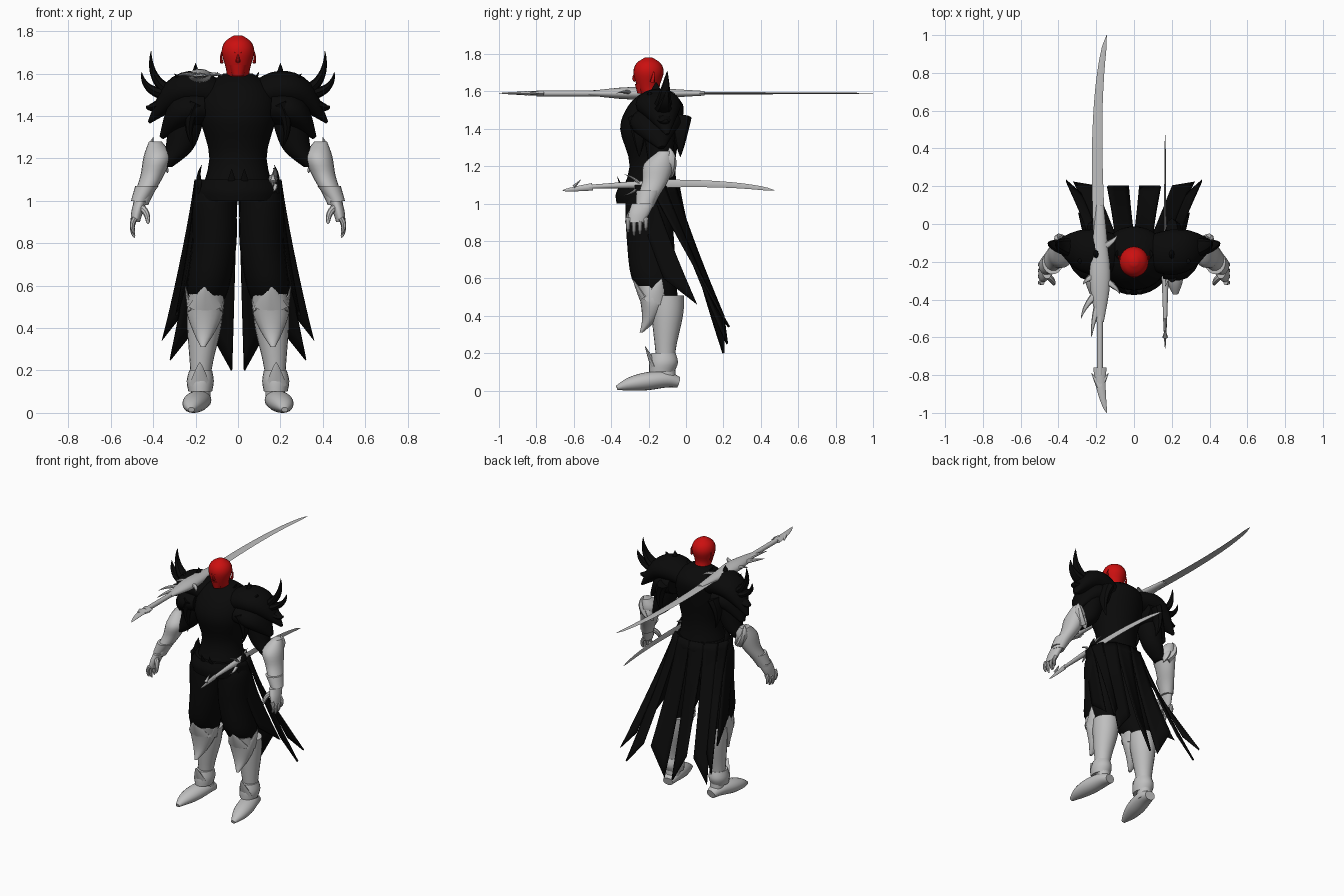
import bpy, bmesh, math
from mathutils import Vector

cube = bpy.data.objects.get("Cube")
if cube:
    bpy.data.objects.remove(cube, do_unlink=True)


def material(name, colour):
    mat = bpy.data.materials.new(name)
    mat.use_nodes = True
    mat.diffuse_color = (*colour, 1)
    mat.node_tree.nodes["Principled BSDF"].inputs["Base Color"].default_value = (*colour, 1)
    return mat


black = material("black cloth and armour", (.003, .003, .003))
steel = material("pale steel", (.52, .52, .52))
red = material("red skin", (.6, .005, .005))
X, Y, Z = Vector((1, 0, 0)), Vector((0, 1, 0)), Vector((0, 0, 1))


def finish(name, bm, mat, pair, thickness=0):
    """Turn a bmesh into a shaded object, mirrored to the other side when paired."""
    bmesh.ops.recalc_face_normals(bm, faces=bm.faces)
    mesh = bpy.data.meshes.new(name)
    bm.to_mesh(mesh)
    bm.free()
    mesh.materials.append(mat)
    obj = bpy.data.objects.new(name, mesh)
    bpy.context.collection.objects.link(obj)
    bpy.ops.object.select_all(action='DESELECT')
    obj.select_set(True)
    bpy.context.view_layer.objects.active = obj
    bpy.ops.object.shade_smooth_by_angle(angle=math.radians(40))
    if thickness:
        solid = obj.modifiers.new("Thickness", 'SOLIDIFY')
        solid.thickness, solid.offset = thickness, 0
    if pair:
        obj.modifiers.new("Mirror", 'MIRROR')


def smooth_path(stations, steps=4):
    """Catmull-Rom resampling of section stations."""
    points = [Vector(s) for s in stations]
    points = [points[0], *points, points[-1]]
    path = []
    for before, start, end, after in zip(points, points[1:], points[2:], points[3:]):
        pull_start, pull_end = (end - before) / 2, (after - start) / 2
        for k in range(steps):
            t = k / steps
            ease = t * t * (3 - 2 * t)
            path.append(start.lerp(end, ease) + pull_start * (t * (1 - t) ** 2) - pull_end * (t * t * (1 - t)))
    return [*path, points[-1]]


def tube(name, path, mat, pair, side, ratio, sides):
    """Skin elliptical sections (x, y, z, radius): level, or square to the path when side is given."""
    bm = bmesh.new()
    loops = []
    for i, station in enumerate(path):
        across, out = X, Y
        if side:
            along = path[min(i + 1, len(path) - 1)].xyz - path[max(i - 1, 0)].xyz
            out = along.cross(side).normalized()
            across = out.cross(along).normalized()
        radius = max(station.w, .001)
        turns = [math.tau * k / sides for k in range(sides)]
        loops.append([bm.verts.new(station.xyz + across * (radius * math.cos(a)) + out * (radius * ratio * math.sin(a)))
                      for a in turns])
    for low, high in zip(loops, loops[1:]):
        for i in range(sides):
            bm.faces.new((low[i - 1], low[i], high[i], high[i - 1]))
    bm.faces.new(loops[0])
    bm.faces.new(loops[-1])
    finish(name, bm, mat, pair)


def sweep(name, stations, mat, pair=True, side=None, ratio=1, sides=20):
    tube(name, smooth_path(stations), mat, pair, side, ratio, sides)


def bend(start, control, end, t):
    return start * (1 - t) ** 2 + control * (2 * t * (1 - t)) + end * t * t


def horn(name, base, tip, width, mat=black, side=Y, sag=(0, 0, 0), ratio=.6, blunt=.8, pair=True, sides=8):
    """Tapering point, bowed by the sag."""
    base, tip = Vector(base), Vector(tip)
    control = base.lerp(tip, .5) + Vector(sag)
    path = []
    for k in range(13):
        t = k / 12
        path.append(Vector((*bend(base, control, tip, t), width * (1 - t) ** blunt)))
    tube(name, path, mat, pair, side, ratio, sides)


# Head with simple features
sweep("head", [(0, -.17, 1.55, .05), (0, -.2, 1.62, .056), (0, -.2, 1.7, .077),
               (0, -.2, 1.75, .062), (0, -.2, 1.78, .02)], red, False, ratio=1.05, sides=24)
sweep("chin", [(0, -.24, 1.59, .025), (0, -.24, 1.64, .042)], red, False, ratio=.8)
horn("nose", (0, -.27, 1.66), (0, -.27, 1.7), .012, red, X, (0, -.02, -.01), 1, pair=False)
horn("brows", (.01, -.275, 1.7), (.06, -.24, 1.7), .007, red, Z, (0, -.01, .01), 1)
horn("ears", (.075, -.18, 1.65), (.075, -.17, 1.71), .014, red, Y, (.01, 0, 0))

# Torso, belt and collar
sweep("torso", [(0, -.2, 1, .19), (0, -.18, 1.2, .135), (0, -.19, 1.4, .18),
                (0, -.16, 1.53, .16), (0, -.16, 1.6, .07)], black, False, ratio=.9, sides=28)
sweep("belt", [(0, -.2, 1, .19), (0, -.2, 1.05, .195), (0, -.2, 1.1, .17)], black, False, ratio=.9, sides=28)
horn("collar_points", (.06, -.16, 1.53), (.1, -.16, 1.61), .06, ratio=.3)
horn("belt_points", (.03, -.33, 1.05), (.03, -.37, 1.15), .03, side=X, ratio=.3)
horn("hip_points", (.17, -.2, 1.05), (.17, -.2, 1.17), .06, sag=(.03, 0, 0), ratio=.3)

# Trousers
sweep("trousers", [(.09, -.2, 1.08, .085), (.11, -.2, 1, .102), (.112, -.19, .8, .105),
                   (.14, -.17, .6, .1), (.15, -.13, .5, .07)], black, ratio=1.2)

# Split coat tails, each stretched between two bowed edges running from waist to hem
hems = [((.03, .2, .2), (.14, .2, .4)), ((.2, .2, .4), (.32, .22, .25)),
        ((.28, .16, .44), (.36, .23, .34)), ((.29, .06, .46), (.25, -.12, .6))]


def tail_edge(angle, hem):
    waist = Vector((.2 * math.sin(angle), .16 * math.cos(angle) - .2, 1.1))
    hem = Vector(hem)
    middle = waist.lerp(hem, .5)
    control = Vector((middle.x * .85, middle.y - .06, middle.z + .1))
    return [bend(waist, control, hem, k / 12) for k in range(13)]


for number, (inner, outer) in enumerate(hems):
    bm = bmesh.new()
    edges = zip(tail_edge(number / 2, inner), tail_edge(number / 2 + .55, outer))
    rows = [[bm.verts.new(a.lerp(b, j / 4)) for j in range(5)] for a, b in edges]
    for upper, lower in zip(rows, rows[1:]):
        for j in range(4):
            bm.faces.new((upper[j], upper[j + 1], lower[j + 1], lower[j]))
    finish(f"coat_tails_{number}", bm, black, True, thickness=.012)

# Layered shoulder armour, its spikes, and upper arms
sweep("upper_pauldrons", [(.1, -.15, 1.5, .1), (.2, -.15, 1.53, .12), (.3, -.13, 1.5, .1),
                          (.42, -.1, 1.37, .01)], black, side=Y, ratio=.7)
sweep("lower_pauldrons", [(.16, -.16, 1.44, .13), (.26, -.16, 1.42, .13), (.36, -.13, 1.3, .02)],
      black, side=Y, ratio=.6)
sweep("upper_arms", [(.23, -.14, 1.46, .08), (.25, -.14, 1.35, .08), (.28, -.14, 1.24, .065),
                     (.35, -.15, 1.16, .04)], black)
for number, tip in enumerate([(.41, -.1, 1.71), (.455, -.1, 1.61), (.43, -.1, 1.45)]):
    horn(f"outer_shoulder_spikes_{number}", (.28, -.13, 1.5), tip, .06, sag=(.08, 0, -.06))
for number, tip in enumerate([(.2, -.16, 1.65), (.3, -.2, 1.6)]):
    horn(f"top_shoulder_spikes_{number}", (.2, -.16, 1.5), tip, .07)
for number, y in enumerate((-.25, -.15, -.03)):
    horn(f"hanging_shoulder_points_{number}", (.2, y, 1.46), (.21, y, 1.25), .06, sag=(.05, 0, 0))

# Steel forearms with elbow fins
sweep("forearm_guards", [(.39, -.11, 1.28, .03), (.38, -.145, 1.21, .065), (.405, -.165, 1.12, .055),
                         (.44, -.2, 1.04, .045), (.46, -.22, .98, .036)], steel, ratio=1.25)
horn("elbow_fins", (.37, -.12, 1.17), (.4, -.09, 1.3), .06, steel, sag=(.04, .04, 0))
horn("elbow_lower_fins", (.37, -.13, 1.22), (.33, -.1, 1.13), .06, steel, sag=(0, .04, 0))
sweep("wrist_cuffs", [(.43, -.2, 1.07, .055), (.465, -.22, 1, .04)], steel, ratio=1.2)

# Hands
sweep("palms", [(.46, -.23, 1, .03), (.475, -.25, .95, .028), (.485, -.265, .9, .022)], steel, ratio=2)
for finger in range(4):
    y = finger * .032 - .31
    curl = abs(finger - 1.3) * .02
    horn(f"fingers_{finger}", (.485, y, .92), (.487, y, curl + .82), .014, steel, sag=(.025, 0, 0), ratio=1, blunt=.3)
horn("thumbs", (.46, -.27, .97), (.425, -.32, .89), .018, steel, sag=(-.02, -.01, .02), ratio=1, blunt=.3)

# Boots
sweep("shins", [(.175, -.1, .04, .046), (.175, -.11, .2, .05), (.16, -.1, .4, .08), (.155, -.1, .51, .085)],
      steel, ratio=1.05)
sweep("feet", [(.17, -.04, .045, .036), (.18, -.11, .06, .055), (.2, -.21, .05, .06),
               (.215, -.3, .035, .045), (.22, -.37, .015, .015)], steel, side=X, ratio=.8)
sweep("ankle_cuffs", [(.178, -.13, .1, .056), (.178, -.12, .15, .064), (.176, -.12, .2, .054)], steel, ratio=1.2)
horn("ankle_points", (.18, -.17, .13), (.18, -.22, .24), .05, steel, X, ratio=.4)

# Knee shields, pointed below with three points above
sweep("knee_shields", [(.165, -.24, .31, .01), (.16, -.195, .38, .05), (.155, -.175, .47, .085),
                       (.15, -.2, .56, .08)], steel, ratio=.8)
horn("knee_points", (.155, -.22, .5), (.155, -.285, .6), .08, steel, X, ratio=.4)
for label, reach in (("outer", .1), ("inner", -.09)):
    horn(f"knee_{label}_wings", (.15 + reach * .7, -.17, .47), (.15 + reach, -.13, .6), .06, steel, ratio=.3)

# Long sword lying over the right shoulder
def on_long(x, y):
    return x, y, 1.59


horn("long_sword_blade", on_long(-.18, -.1), on_long(-.145, 1), .033, steel, X, (-.06, .2, 0), .2, .4, False, 4)
sweep("long_sword_guard", [(*on_long(-.18, y), r) for y, r in ((-.52, .02), (-.3, .055), (-.1, .04), (.1, .02))],
      steel, False, X, .6)
sweep("long_sword_grip", [(*on_long(-.18, y), .016) for y in (-.8, -.4)], steel, False, X)
horn("long_sword_pommel", on_long(-.18, -.76), on_long(-.145, -1), .035, steel, X, (-.02, 0, 0), .4, .6, False)
for number, (x, y) in enumerate([(-.225, -.6), (-.28, -.5), (-.27, -.32), (-.075, -.37), (-.09, -.06)]):
    horn(f"long_sword_guard_barb_{number}", on_long(-.18, y / 2 - .1), on_long(x, y), .024, steel, X,
         ((x + .18) / 3, 0, .015), pair=False)
for label, way in (("outer", -1), ("inner", 1)):
    horn(f"long_sword_{label}_barb", on_long(-.18, -.86), on_long(way * .045 - .18, -.79), .02, steel, X, pair=False)

# Short sword at the left hip
def on_short(y, z):
    return .165, y, z


horn("short_sword_blade", on_short(-.2, 1.105), on_short(.475, 1.07), .022, steel, Z, (0, .1, .03), .3, .4, False, 4)
sweep("short_sword_grip", [(*on_short(-.52, 1.09), .01), (*on_short(-.3, 1.1), .018), (*on_short(-.18, 1.1), .025)],
      steel, False, X)
horn("short_sword_pommel", on_short(-.5, 1.09), on_short(-.66, 1.07), .02, steel, Z, ratio=.5, blunt=.5, pair=False)
horn("short_sword_pommel_barb", on_short(-.6, 1.09), on_short(-.56, 1.13), .015, steel, X, pair=False)
for label, way in (("upper", 1), ("lower", -1)):
    for place, y in (("front", -.33), ("rear", -.13)):
        horn(f"short_sword_{label}_{place}_barb", on_short(-.24, 1.1), on_short(y, way * .055 + 1.1), .018, steel, X,
             (.02, 0, way * .02), pair=False)
